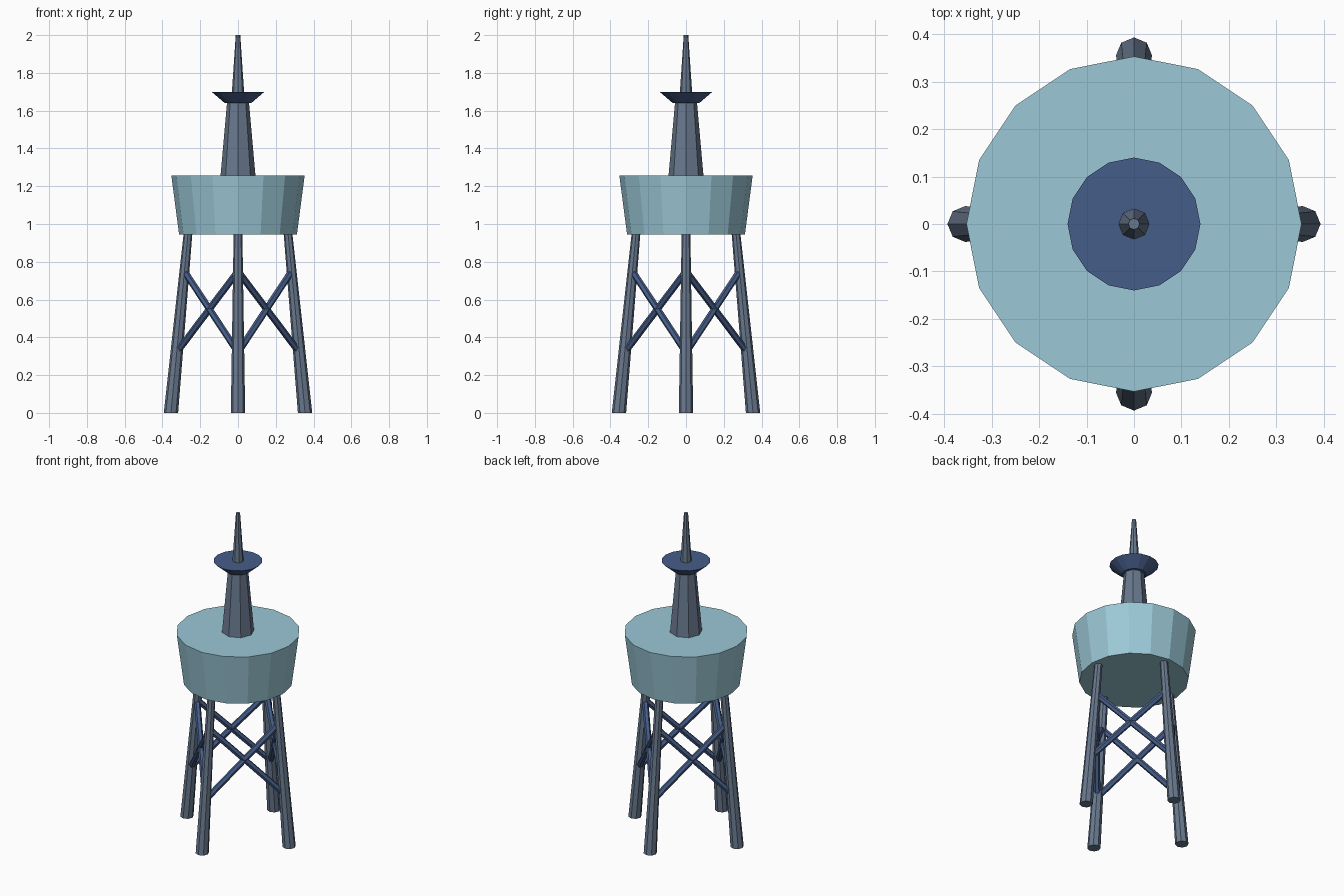
import bpy, bmesh
from math import cos, sin, pi
from mathutils import Vector

if "Cube" in bpy.data.objects:
    bpy.data.objects.remove(bpy.data.objects["Cube"])


def material(name, rgb):
    m = bpy.data.materials.new(name)
    m.diffuse_color = (*rgb, 1)
    m.use_nodes = True
    m.node_tree.nodes["Principled BSDF"].inputs["Base Color"].default_value = m.diffuse_color
    return m


STEEL = material("slate_steel", (0.14, 0.19, 0.27))
TANK = material("pale_blue", (0.33, 0.58, 0.68))
NAVY = material("navy", (0.06, 0.11, 0.25))


def frustum(name, p0, p1, r0, r1, sides, mat, tilt_ends=False):
    """Tapered prism from p0 to p1; end caps stay level unless tilt_ends."""
    p0, p1 = Vector(p0), Vector(p1)
    u, v = Vector((1, 0, 0)), Vector((0, 1, 0))
    if tilt_ends:
        axis = (p1 - p0).normalized()
        u = Vector((0, 0, 1)).cross(axis).normalized()
        v = axis.cross(u)
    bm = bmesh.new()
    rings = []
    for p, r in ((p0, r0), (p1, r1)):
        rings.append([bm.verts.new(p + r * (cos(a) * u + sin(a) * v))
                      for a in (2 * pi * i / sides for i in range(sides))])
    low, high = rings
    for i in range(sides):
        j = (i + 1) % sides
        bm.faces.new((low[i], low[j], high[j], high[i]))
    bm.faces.new(low[::-1])
    bm.faces.new(high)
    mesh = bpy.data.meshes.new(name)
    bm.to_mesh(mesh)
    bm.free()
    mesh.materials.append(mat)
    ob = bpy.data.objects.new(name, mesh)
    bpy.context.collection.objects.link(ob)
    return ob


def leg_point(i, z):
    """Centre of leg i at height z; legs lean inward."""
    r = 0.355 - 0.095 * z
    return Vector((r * cos(i * pi / 2), r * sin(i * pi / 2), z))


# Four splayed legs with crossed braces between neighbours
for i in range(4):
    frustum(f"leg_{i + 1}", leg_point(i, 0), leg_point(i, 0.96),
            0.038, 0.023, 8, STEEL)
    frustum(f"brace_rising_{i + 1}", leg_point(i, 0.32),
            leg_point(i + 1, 0.75), 0.018, 0.018, 6, NAVY, True)
    frustum(f"brace_falling_{i + 1}", leg_point(i, 0.75),
            leg_point(i + 1, 0.32), 0.018, 0.018, 6, NAVY, True)

# Main drum, upper tower, flared dish and spire stacked on the axis
for name, z0, z1, r0, r1, sides, mat in (
        ("drum", 0.945, 1.257, 0.312, 0.353, 16, TANK),
        ("upper_tower", 1.25, 1.645, 0.093, 0.058, 8, STEEL),
        ("dish", 1.64, 1.70, 0.07, 0.14, 16, NAVY),
        ("spire", 1.69, 2.0, 0.033, 0.012, 8, STEEL)):
    frustum(name, (0, 0, z0), (0, 0, z1), r0, r1, sides, mat)
